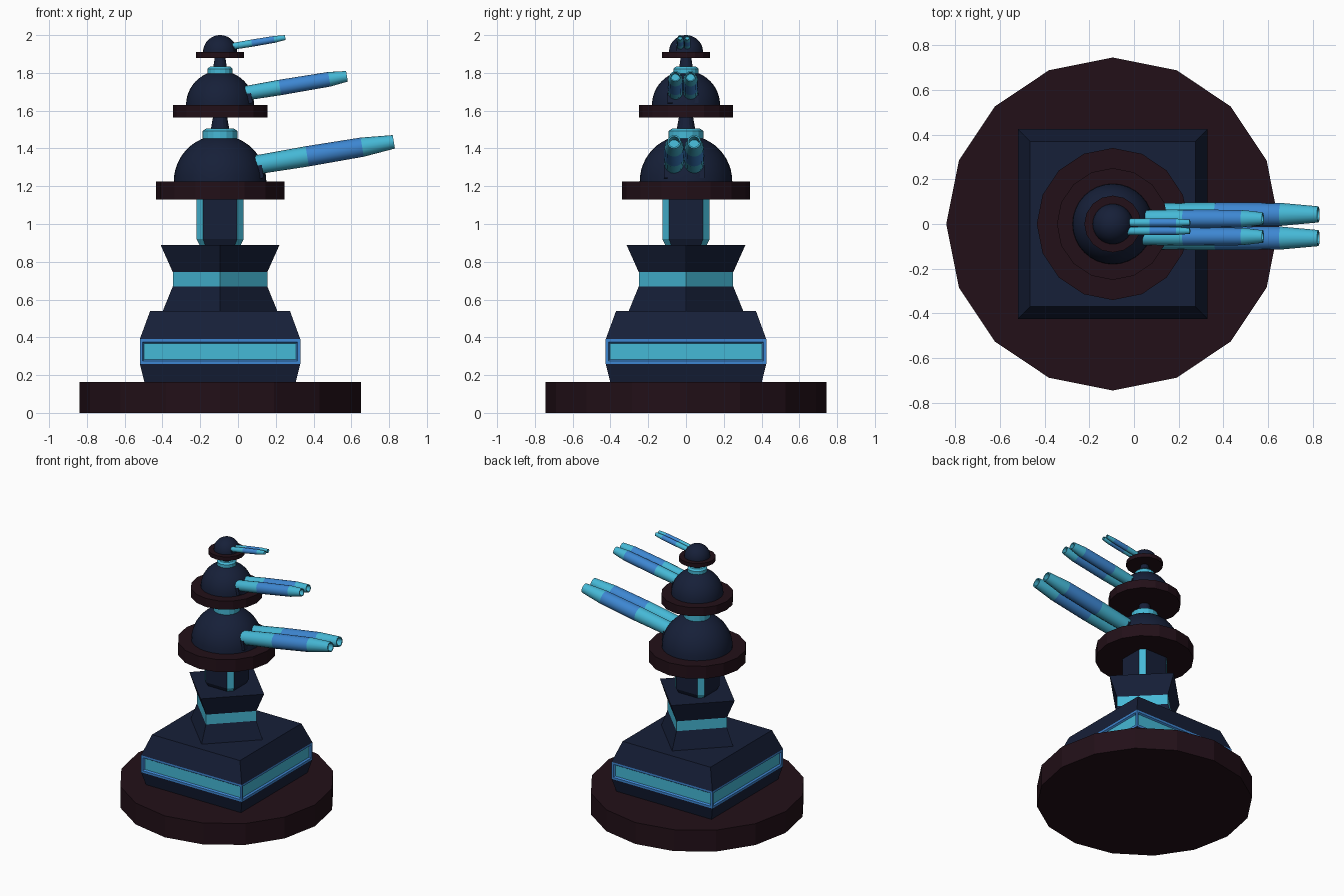
import bpy, bmesh
from math import pi, sin, cos, atan2, radians, hypot, sqrt
from mathutils import Matrix, Vector

if "Cube" in bpy.data.objects:
    bpy.data.objects.remove(bpy.data.objects["Cube"])

AXIS = Vector((-0.095, 0, 0))


def material(name, rgb):
    m = bpy.data.materials.new(name)
    m.diffuse_color = (*rgb, 1)
    m.use_nodes = True
    m.node_tree.nodes["Principled BSDF"].inputs["Base Color"].default_value = m.diffuse_color
    return m


MAROON = material("maroon", (0.016, 0.005, 0.009))
NAVY = material("navy", (0.008, 0.014, 0.04))
CYAN = material("cyan", (0.06, 0.48, 0.67))
BLUE = material("blue", (0.047, 0.24, 0.64))


def ring_angles(n, phase=0.0):
    return [phase + 2 * pi * i / n for i in range(n)]


def finish(name, bm, mats, matrix, smooth=None):
    bmesh.ops.recalc_face_normals(bm, faces=bm.faces)
    me = bpy.data.meshes.new(name)
    bm.to_mesh(me)
    bm.free()
    for m in mats:
        me.materials.append(m)
    ob = bpy.data.objects.new(name, me)
    bpy.context.collection.objects.link(ob)
    ob.matrix_world = matrix
    if smooth:
        bpy.ops.object.select_all(action='DESELECT')
        ob.select_set(True)
        bpy.context.view_layer.objects.active = ob
        bpy.ops.object.shade_smooth_by_angle(angle=radians(smooth))
    return ob


def lathe(name, profile, angles, mats, bands=None, matrix=None, smooth=None, edit=None):
    """Stack rings of (radius, z); bands gives the material index of each ring pair."""
    bm = bmesh.new()
    rings = [[bm.verts.new((r * cos(a), r * sin(a), z)) for a in angles] for r, z in profile]
    n = len(angles)
    for k in range(len(rings) - 1):
        for i in range(n):
            j = (i + 1) % n
            f = bm.faces.new((rings[k][i], rings[k][j], rings[k + 1][j], rings[k + 1][i]))
            f.material_index = bands[k] if bands else 0
    bm.faces.new(rings[0])
    bm.faces.new(rings[-1])
    if edit:
        bmesh.ops.recalc_face_normals(bm, faces=bm.faces)
        edit(bm)
    return finish(name, bm, mats, matrix or Matrix.Translation(AXIS), smooth)


R16 = ring_angles(16)
S2 = sqrt(2)


# Foundation disc
lathe("base_disc", [(0.745, 0), (0.745, 0.163)], R16, [MAROON])


# Square plinth with a recessed glowing panel on each side
def recess_panels(bm):
    band = [f for f in bm.faces if f.material_index == 1]
    bmesh.ops.inset_individual(bm, faces=band, thickness=0.022)
    bmesh.ops.inset_individual(bm, faces=band, thickness=0.011, depth=-0.012)
    for f in band:
        f.material_index = 2


lathe("plinth", [(0.40 * S2, 0.16), (0.425 * S2, 0.26), (0.425 * S2, 0.39), (0.37 * S2, 0.54)],
      ring_angles(4, pi / 4), [NAVY, BLUE, CYAN], [0, 1, 0], edit=recess_panels)

# Waisted pedestal, turned 45 degrees
lathe("pedestal", [(0.305, 0.535), (0.25, 0.67), (0.25, 0.745), (0.315, 0.89)],
      ring_angles(4), [NAVY, CYAN], [0, 1, 0])


# Chamfered column with glowing corners
def light_corners(bm):
    for f in bm.faces:
        if abs(f.normal.x) > 0.3 and abs(f.normal.y) > 0.3:
            f.material_index = 1


half = atan2(0.09, 0.125)
rc = hypot(0.09, 0.125)
lathe("column", [(rc * 0.86, 0.885), (rc, 0.92), (rc, 1.14)],
      [k * pi / 2 + s * half for k in range(4) for s in (-1, 1)],
      [NAVY, CYAN], edit=light_corners)


# Turret: disc, dome, and optional collar and neck
def turret(tag, z0, z1, disc_r, dome_r, collar=None):
    lathe(tag + "_disc", [(disc_r, z0), (disc_r, z1)], R16, [MAROON])
    dome = [(dome_r * cos(t), z1 + dome_r * sin(t)) for t in (pi / 2 * i / 12 * 0.985 for i in range(13))]
    lathe(tag + "_dome", dome, ring_angles(32), [NAVY], smooth=40)
    if collar:
        r, zb, zt, neck_r, neck_top = collar
        lathe(tag + "_collar", [(r, zb - 0.02), (r, zt - 0.012), (r * 0.8, zt)], R16, [CYAN])
        lathe(tag + "_neck", [(neck_r, zt - 0.01), (neck_r * 0.72, neck_top)], R16, [NAVY])


turret("lower", 1.13, 1.225, 0.34, 0.245, (0.092, 1.445, 1.505, 0.05, 1.575))
turret("middle", 1.565, 1.63, 0.25, 0.18, (0.067, 1.785, 1.833, 0.037, 1.89))
turret("upper", 1.88, 1.91, 0.127, 0.09)


# Twin barrels: three bands, tapered hollow muzzle, and a mount block in the dome
def guns(tag, tip, ys, r, tip_r, lengths, tilt=9.5):
    muzzle, mid, rear = lengths
    rot = Matrix.Rotation(pi / 2 - radians(tilt), 4, 'Y')
    prof = [(r * 0.92, -muzzle - mid - rear), (r, -muzzle - mid), (r * 0.95, -muzzle),
            (tip_r, 0), (tip_r * 0.78, 0), (tip_r * 0.78, -muzzle * 0.6)]
    for side, y in zip(("right", "left"), ys):
        lathe(f"{tag}_barrel_{side}", prof, R16, [CYAN, BLUE], [0, 1, 0, 0, 0],
              Matrix.Translation((tip[0], y, tip[1])) @ rot, smooth=30)
    # mount block under the rear of the barrels
    back = (muzzle + mid + rear * 0.93)
    d = Vector((cos(radians(tilt)), 0, sin(radians(tilt))))
    c = Vector((tip[0], sum(ys) / 2, tip[1])) - d * back - Vector((0, 0, r * 0.75))
    bm = bmesh.new()
    bmesh.ops.create_cube(bm, size=1)
    bmesh.ops.scale(bm, vec=(r * 2.2, abs(ys[1] - ys[0]) + 2 * r, r * 1.3), verts=bm.verts)
    finish(tag + "_mount", bm, [NAVY],
           Matrix.Translation(c) @ Matrix.Rotation(-radians(tilt), 4, 'Y'))


guns("lower", (0.825, 1.435), (-0.063, 0.043), 0.054, 0.036, (0.17, 0.295, 0.32))
guns("middle", (0.577, 1.782), (-0.056, 0.024), 0.041, 0.028, (0.095, 0.265, 0.21))
guns("upper", (0.25, 1.987), (-0.031, 0.006), 0.019, 0.013, (0.06, 0.12, 0.12))
